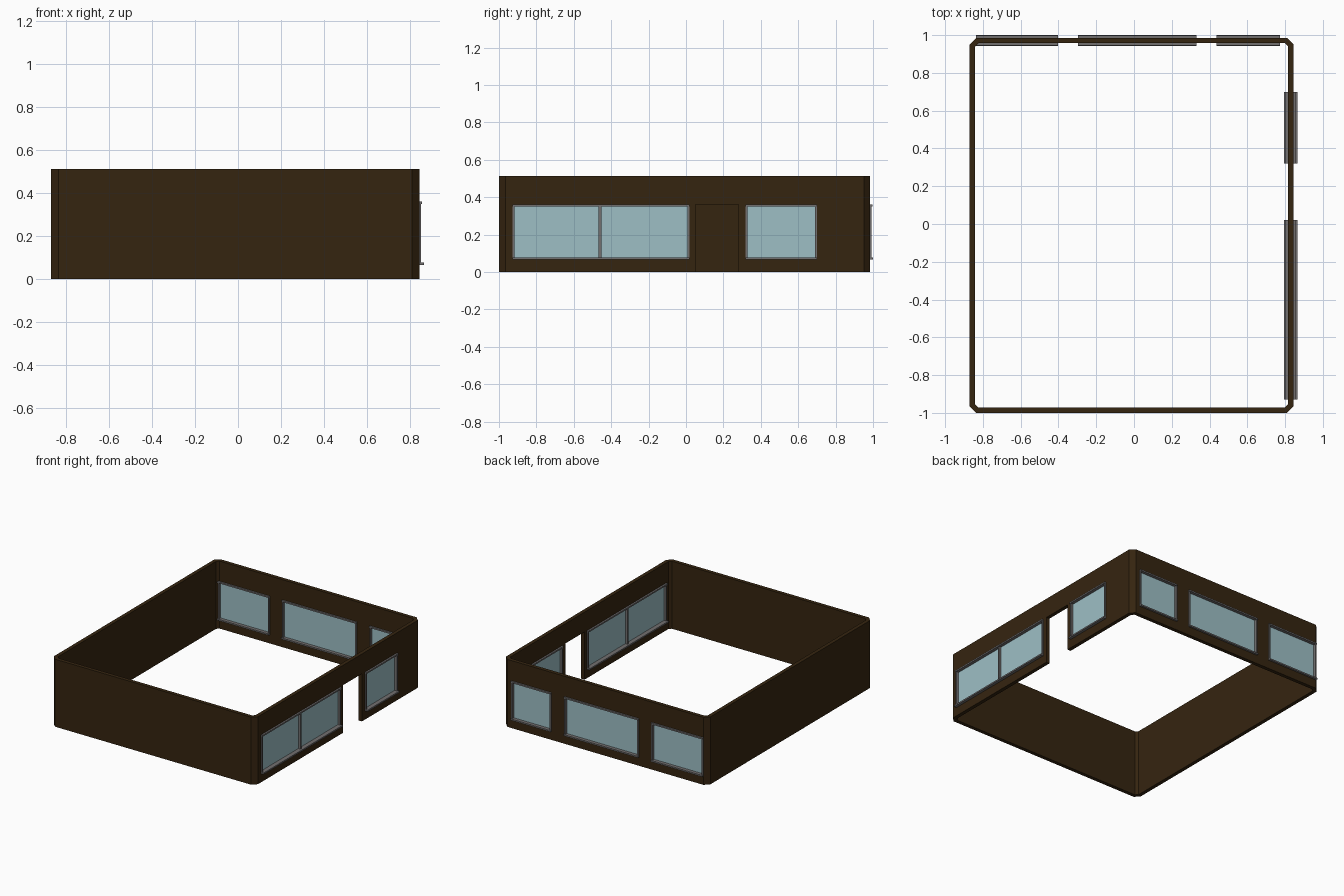
import bpy, bmesh

if "Cube" in bpy.data.objects:
    bpy.data.objects.remove(bpy.data.objects["Cube"])

X0, X1, Y0, Y1, H, T, C = -0.87, 0.844, -1.0, 0.985, 0.512, 0.028, 0.034
Z0, Z1 = 0.07, 0.36          # window sill and head heights
F = 0.011                    # frame bar width


def material(name, col):
    m = bpy.data.materials.new(name)
    m.diffuse_color = (*col, 1)
    m.use_nodes = True
    m.node_tree.nodes["Principled BSDF"].inputs["Base Color"].default_value = m.diffuse_color
    return m


WALL = material("dark_brown", (0.036, 0.018, 0.005))
GREY = material("frame_grey", (0.17, 0.16, 0.16))
GLASS = material("pale_glass", (0.34, 0.52, 0.56))


def add_box(bm, lo, hi):
    vs = bmesh.ops.create_cube(bm, size=1)["verts"]
    for v in vs:
        for i in range(3):
            v.co[i] = hi[i] if v.co[i] > 0 else lo[i]


def finish(bm, name, mat=None):
    bmesh.ops.recalc_face_normals(bm, faces=bm.faces)
    me = bpy.data.meshes.new(name)
    bm.to_mesh(me)
    bm.free()
    ob = bpy.data.objects.new(name, me)
    if mat:
        me.materials.append(mat)
    bpy.context.collection.objects.link(ob)
    return ob


def outline(inset, c):
    a, b, d, e = X0 + inset, X1 - inset, Y0 + inset, Y1 - inset
    return [(a + c, d), (b - c, d), (b, d + c), (b, e - c),
            (b - c, e), (a + c, e), (a, e - c), (a, d + c)]


# wall ring with chamfered corners
bm = bmesh.new()
loops = [[bm.verts.new((x, y, z)) for x, y in outline(i, c)]
         for i, c, z in ((0, C, 0), (0, C, H), (T, C - T * 0.586, H), (T, C - T * 0.586, 0))]
for k in range(4):
    p, q = loops[k], loops[(k + 1) % 4]
    for i in range(8):
        j = (i + 1) % 8
        bm.faces.new((p[i], p[j], q[j], q[i]))
walls = finish(bm, "walls", WALL)

# windows: wall side, start, end, mullion position
WINDOWS = [("right", -0.928, 0.02, -0.46), ("right", 0.319, 0.70, None),
           ("back", -0.836, -0.403, None), ("back", -0.297, 0.33, None),
           ("back", 0.438, 0.774, None)]


def place(bm, side, a, b, d, z0, z1):
    # box along the wall, reaching d either side of the wall's middle
    if side == "right":
        m = X1 - T / 2
        add_box(bm, (m - d, a, z0), (m + d, b, z1))
    else:
        m = Y1 - T / 2
        add_box(bm, (a, m - d, z0), (b, m + d, z1))


# opening cutters, including the doorway
cut = bmesh.new()
for side, a, b, _ in WINDOWS:
    place(cut, side, a + 0.003, b - 0.003, 0.1 if side == "right" else 0.06, Z0 + 0.003, Z1 - 0.003)
place(cut, "right", 0.051, 0.281, 0.1, -0.1, 0.362)
cutter = finish(cut, "opening_cutter")
cutter.hide_render = True
cutter.hide_set(True)
mod = walls.modifiers.new("openings", "BOOLEAN")
mod.operation = "DIFFERENCE"
mod.solver = "EXACT"
mod.object = cutter
bpy.context.view_layer.objects.active = walls
walls.select_set(True)
bpy.ops.object.modifier_apply(modifier=mod.name)
bpy.data.objects.remove(cutter)

# frames, sills and glass
for n, (side, a, b, mull) in enumerate(WINDOWS, 1):
    sill = 0.036 if side == "right" else 0.029
    fr = bmesh.new()
    place(fr, side, a, b, sill, Z0 - 0.004, Z0 + F - 0.004)      # sill
    place(fr, side, a, b, 0.027, Z1 - F, Z1)                     # head
    uprights = [(a, a + F), (b - F, b)]
    if mull is not None:
        uprights.append((mull - 0.007, mull + 0.007))
    for u, v in uprights:
        place(fr, side, u, v, 0.022, Z0 + F - 0.004, Z1 - F)
    finish(fr, f"{side}_window_frame_{n}", GREY)
    gl = bmesh.new()
    place(gl, side, a + 0.005, b - 0.005, 0.003, Z0, Z1 - 0.005)
    finish(gl, f"{side}_window_glass_{n}", GLASS)
